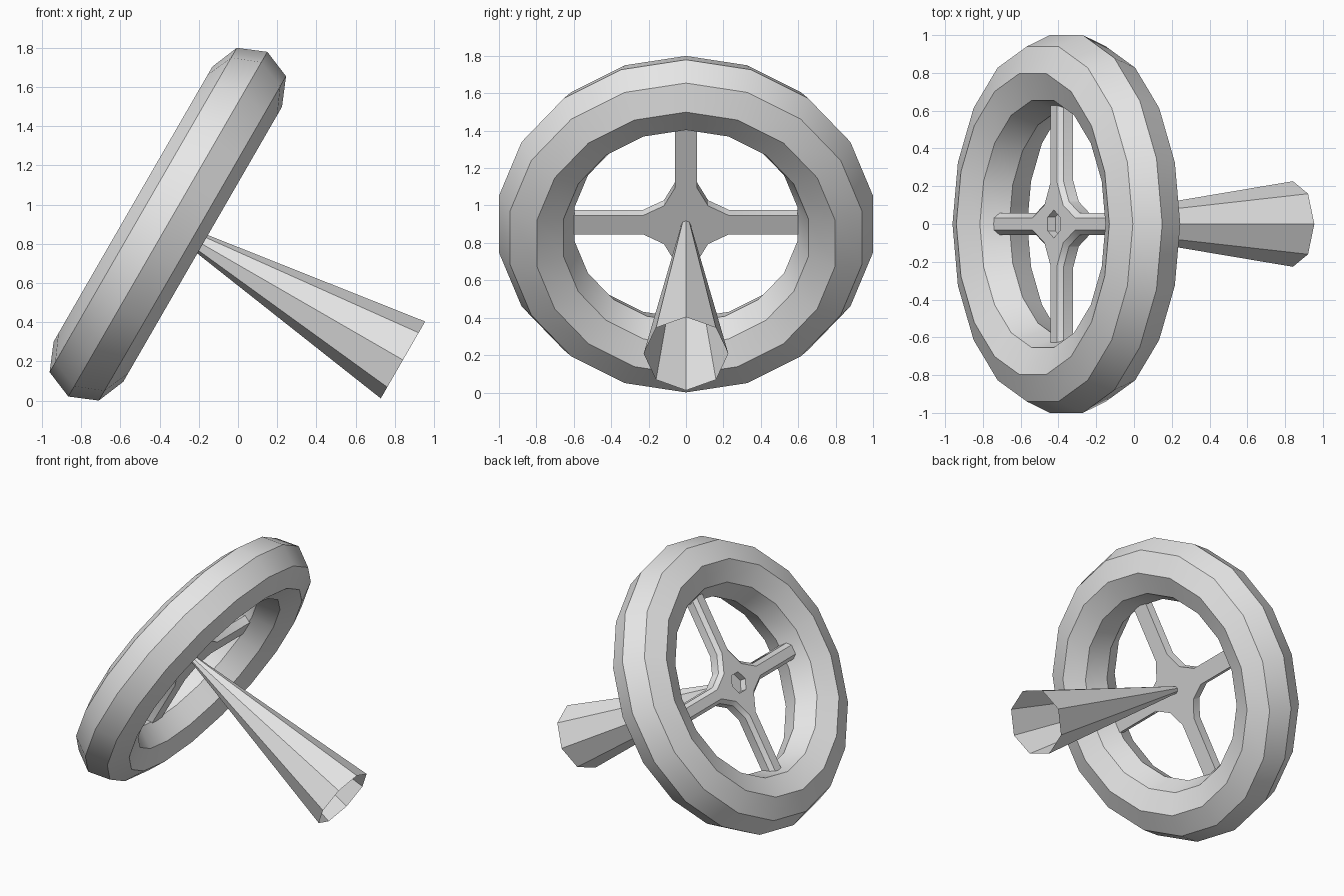
import bpy
import bmesh
from math import radians
from mathutils import Matrix, Vector

cube = bpy.data.objects.get("Cube")
if cube:
    bpy.data.objects.remove(cube, do_unlink=True)

# Single light grey
grey = bpy.data.materials.new("light grey")
grey.use_nodes = True
grey.diffuse_color = (0.8, 0.8, 0.8, 1)
grey.node_tree.nodes["Principled BSDF"].inputs["Base Color"].default_value = (0.8, 0.8, 0.8, 1)

# Wheel frame: local z is the steering axis, pointing at the driver
FRAME = Matrix.Translation((-0.358, 0, 0.90)) @ Matrix.Rotation(radians(-60), 4, "Y")


def finish(obj, name):
    """Name, colour, shade and tilt a part built around the wheel centre."""
    obj.name = name
    obj.data.materials.clear()
    obj.data.materials.append(grey)
    bpy.ops.object.select_all(action="DESELECT")
    obj.select_set(True)
    bpy.context.view_layer.objects.active = obj
    bpy.ops.object.shade_smooth_by_angle(angle=radians(30))
    obj.matrix_world = FRAME @ obj.matrix_basis


# Rim: octagonal tube swept in 18 steps
bpy.ops.mesh.primitive_torus_add(major_radius=0.81, minor_radius=0.205,
                                 major_segments=18, minor_segments=8)
finish(bpy.context.object, "rim")

# Column: open tapered tube, wide at the far end
LENGTH = 1.38
bpy.ops.mesh.primitive_cone_add(vertices=8, radius1=0.2265, radius2=0.025,
                                depth=LENGTH, end_fill_type="NOTHING",
                                location=(0, 0, -LENGTH / 2 - 0.005))
finish(bpy.context.object, "column")

# Spokes and hub: one cross outline, raised, with a chamfered driver side
quarter = [(0.665, -0.058), (0.665, 0.058), (0.23, 0.058), (0.118, 0.118), (0.058, 0.23)]
bm = bmesh.new()
outline = []
for k in range(4):
    turn = Matrix.Rotation(radians(90 * k), 3, "Z")
    outline += [bm.verts.new(turn @ Vector((x, y, -0.008))) for x, y in quarter]
base = bm.faces.new(outline)
raised = bmesh.ops.extrude_face_region(bm, geom=[base], use_keep_orig=True)["geom"]
back = next(g for g in raised if isinstance(g, bmesh.types.BMFace))
bmesh.ops.translate(bm, verts=back.verts[:], vec=(0, 0, 0.06))
bmesh.ops.recalc_face_normals(bm, faces=bm.faces[:])
bmesh.ops.inset_region(bm, faces=[back], thickness=0.025, use_even_offset=True)
bmesh.ops.translate(bm, verts=back.verts[:], vec=(0, 0, 0.025))
bmesh.ops.recalc_face_normals(bm, faces=bm.faces[:])
mesh = bpy.data.meshes.new("spokes_and_hub")
bm.to_mesh(mesh)
bm.free()
spokes = bpy.data.objects.new("spokes_and_hub", mesh)
bpy.context.collection.objects.link(spokes)

# Hexagonal socket cut into the hub
bpy.ops.mesh.primitive_cylinder_add(vertices=6, radius=0.074, depth=0.1,
                                    location=(0, 0, 0.08))
cutter = bpy.context.object
cutter.hide_render = True
socket = spokes.modifiers.new("socket", "BOOLEAN")
socket.operation = "DIFFERENCE"
socket.solver = "EXACT"
socket.object = cutter
bpy.context.view_layer.objects.active = spokes
bpy.ops.object.modifier_apply(modifier="socket")
bpy.data.objects.remove(cutter, do_unlink=True)
finish(spokes, "spokes_and_hub")
